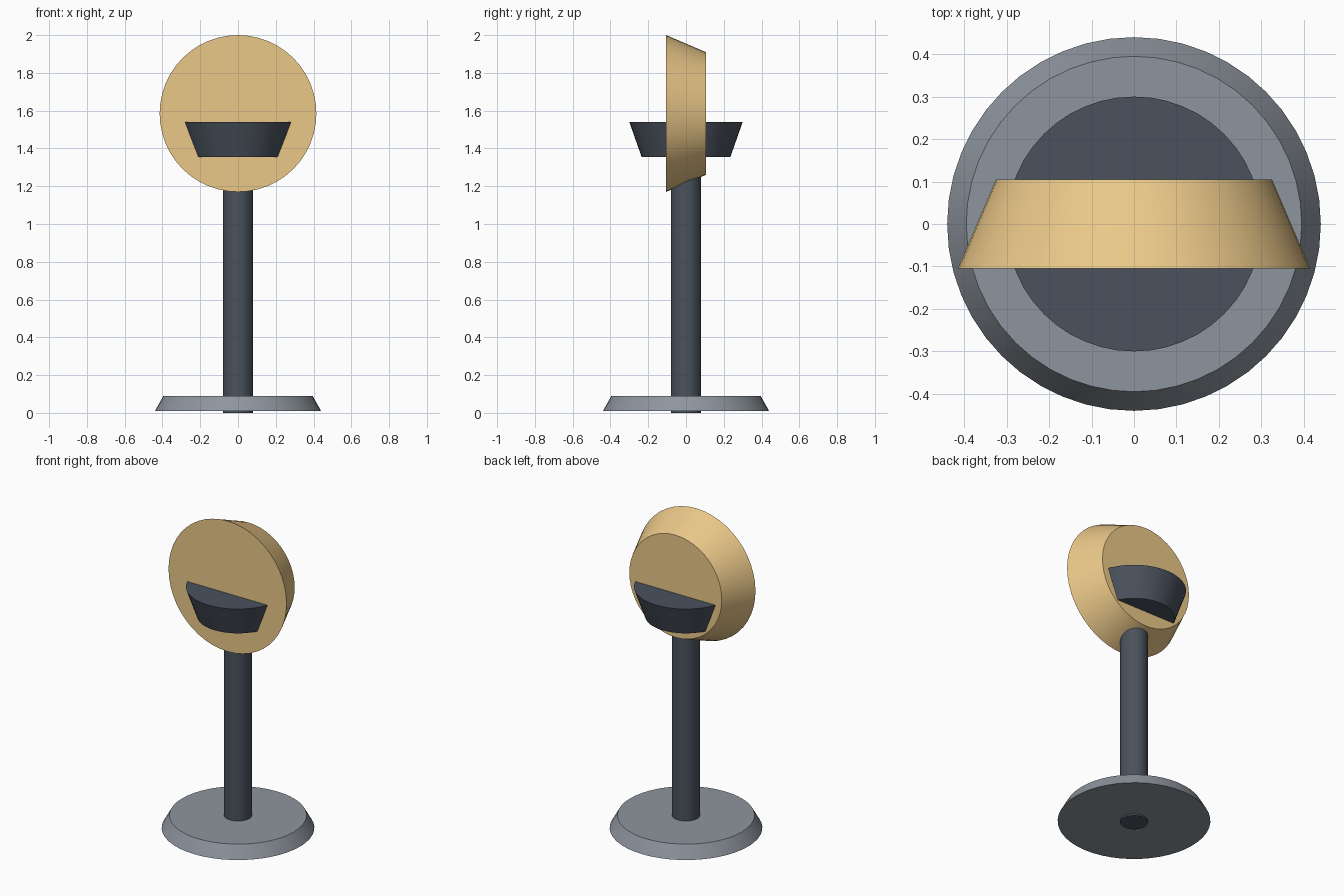
import bpy
import math

if "Cube" in bpy.data.objects:
    bpy.data.objects.remove(bpy.data.objects["Cube"])


def material(name, rgb):
    m = bpy.data.materials.new(name)
    m.diffuse_color = (*rgb, 1.0)
    m.use_nodes = True
    m.node_tree.nodes["Principled BSDF"].inputs["Base Color"].default_value = m.diffuse_color
    return m


def frustum(name, r1, r2, depth, centre, mat, rot=(0, 0, 0), sides=48):
    bpy.ops.mesh.primitive_cone_add(vertices=sides, radius1=r1, radius2=r2,
                                    depth=depth, location=centre, rotation=rot)
    ob = bpy.context.object
    ob.name = name
    ob.data.materials.append(mat)
    bpy.ops.object.shade_smooth_by_angle(angle=math.radians(30))
    return ob


grey = material("base_grey", (0.27, 0.30, 0.34))
dark = material("dark_metal", (0.07, 0.085, 0.11))
gold = material("warm_tan", (0.83, 0.58, 0.25))

# Foot plate, sloping inward to the top
frustum("base", 0.44, 0.395, 0.08, (0, 0, 0.05), grey)

# Post running from the ground up into the bowl
frustum("post", 0.08, 0.08, 1.38, (0, 0, 0.69), dark)

# Flared bowl passing through the disc
frustum("bowl", 0.235, 0.30, 0.185, (0, 0, 1.4475), dark)

# Upright tapered disc, wide side to the front
frustum("disc", 0.415, 0.325, 0.21, (0, 0, 1.585), gold,
        rot=(-math.pi / 2, 0, 0))
